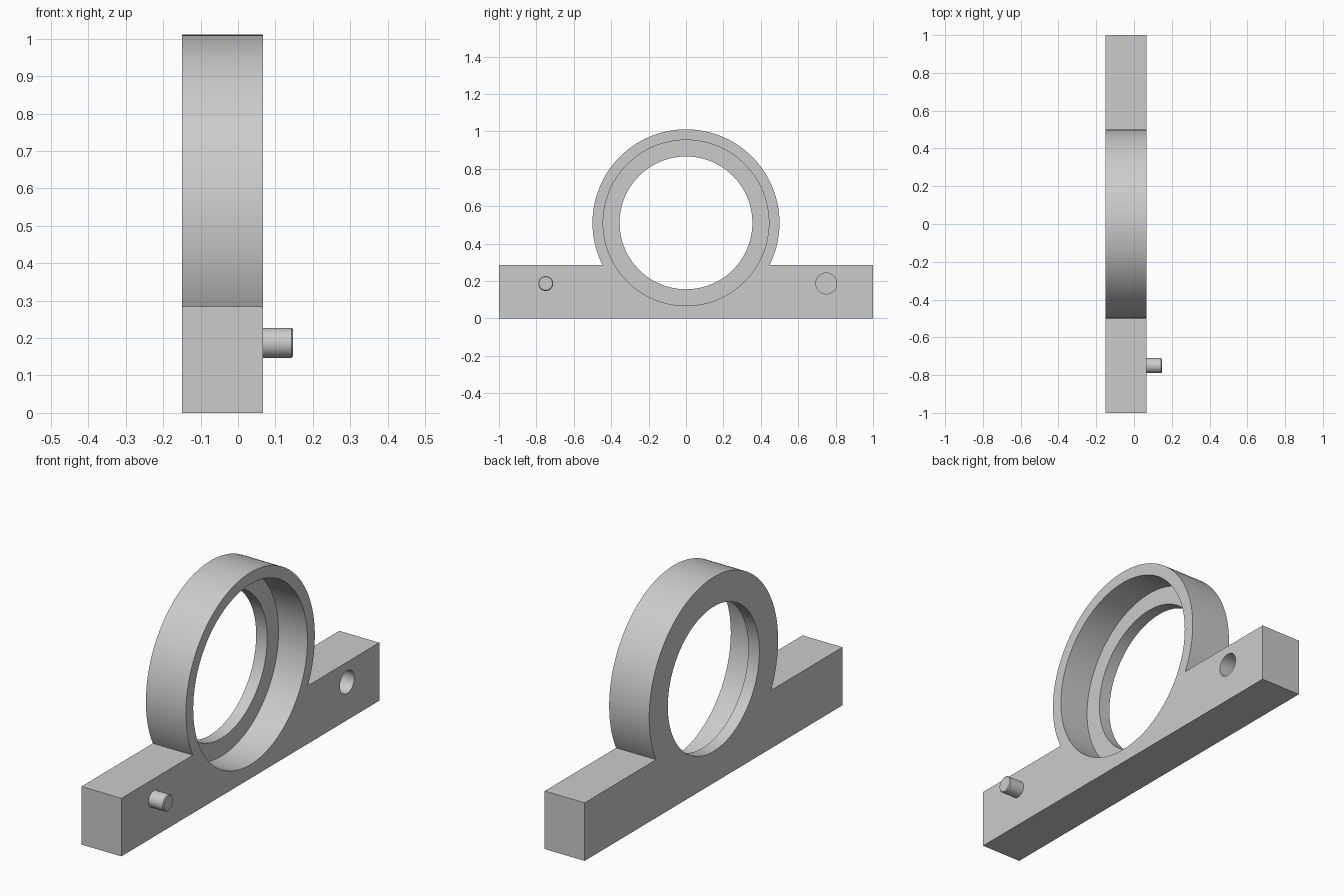
import bpy, bmesh, math
from mathutils import Matrix

cube = bpy.data.objects.get("Cube")
if cube:
    bpy.data.objects.remove(cube, do_unlink=True)

BACK, FACE = -0.15, 0.067        # x range of the body
BAR_TOP, AXIS_Z, RING_R = 0.285, 0.511, 0.50
SHOULDER = -0.09                 # x of the step inside the bore
PIN_Z = 0.187

grey = bpy.data.materials.new("plain grey")
grey.use_nodes = True
grey.diffuse_color = (0.6, 0.6, 0.6, 1)
grey.node_tree.nodes["Principled BSDF"].inputs["Base Color"].default_value = (0.6, 0.6, 0.6, 1)


def make_object(name, bm):
    bmesh.ops.recalc_face_normals(bm, faces=bm.faces[:])
    mesh = bpy.data.meshes.new(name)
    bm.to_mesh(mesh)
    bm.free()
    mesh.materials.append(grey)
    obj = bpy.data.objects.new(name, mesh)
    bpy.context.collection.objects.link(obj)
    return obj


def x_cylinder(name, radius, x0, x1, y, z, sides, chamfer=0):
    """Cylinder along x, optionally chamfered at its x1 end."""
    bm = bmesh.new()
    place = Matrix.Translation(((x0 + x1) / 2, y, z)) @ Matrix.Rotation(math.pi / 2, 4, 'Y')
    bmesh.ops.create_cone(bm, cap_ends=True, segments=sides, radius1=radius,
                          radius2=radius, depth=x1 - x0, matrix=place)
    if chamfer:
        rim = [e for e in bm.edges if all(v.co.x > x1 - 1e-4 for v in e.verts)]
        bmesh.ops.bevel(bm, geom=rim, offset=chamfer, segments=1, affect='EDGES')
    return make_object(name, bm)


def activate(obj):
    bpy.ops.object.select_all(action='DESELECT')
    obj.select_set(True)
    bpy.context.view_layer.objects.active = obj


# Body outline: flat bar with a round collar rising from it, extruded along x
start = math.asin((BAR_TOP - AXIS_Z) / RING_R)
steps = 120
outline = [(-1, BAR_TOP), (-1, 0), (1, 0), (1, BAR_TOP)]
for i in range(steps + 1):
    a = start + (math.pi - 2 * start) * i / steps
    outline.append((RING_R * math.cos(a), AXIS_Z + RING_R * math.sin(a)))
bm = bmesh.new()
profile = bm.faces.new([bm.verts.new((BACK, y, z)) for y, z in outline])
extruded = bmesh.ops.extrude_face_region(bm, geom=[profile], use_keep_orig=True)
new_verts = [g for g in extruded["geom"] if isinstance(g, bmesh.types.BMVert)]
bmesh.ops.translate(bm, verts=new_verts, vec=(FACE - BACK, 0, 0))
body = make_object("ring_mount_body", bm)

# Through bore, wider counterbore and blind socket for a matching pin
cutters = [
    x_cylinder("bore_cutter", 0.355, BACK - 0.1, FACE + 0.1, 0, AXIS_Z, 128),
    x_cylinder("counterbore_cutter", 0.443, SHOULDER, FACE + 0.1, 0, AXIS_Z, 128),
    x_cylinder("socket_cutter", 0.056, FACE - 0.1, FACE + 0.1, 0.75, PIN_Z, 48),
]
activate(body)
for cutter in cutters:
    cutter.hide_render = True
    mod = body.modifiers.new("cut", 'BOOLEAN')
    mod.operation = 'DIFFERENCE'
    mod.solver = 'EXACT'
    mod.object = cutter
    bpy.ops.object.modifier_apply(modifier=mod.name)
    bpy.data.objects.remove(cutter, do_unlink=True)

# Locating pin
pin = x_cylinder("locating_pin", 0.04, FACE - 0.01, 0.147, -0.75, PIN_Z, 48, 0.004)

for obj in (body, pin):
    activate(obj)
    bpy.ops.object.shade_smooth_by_angle(angle=math.radians(30))
